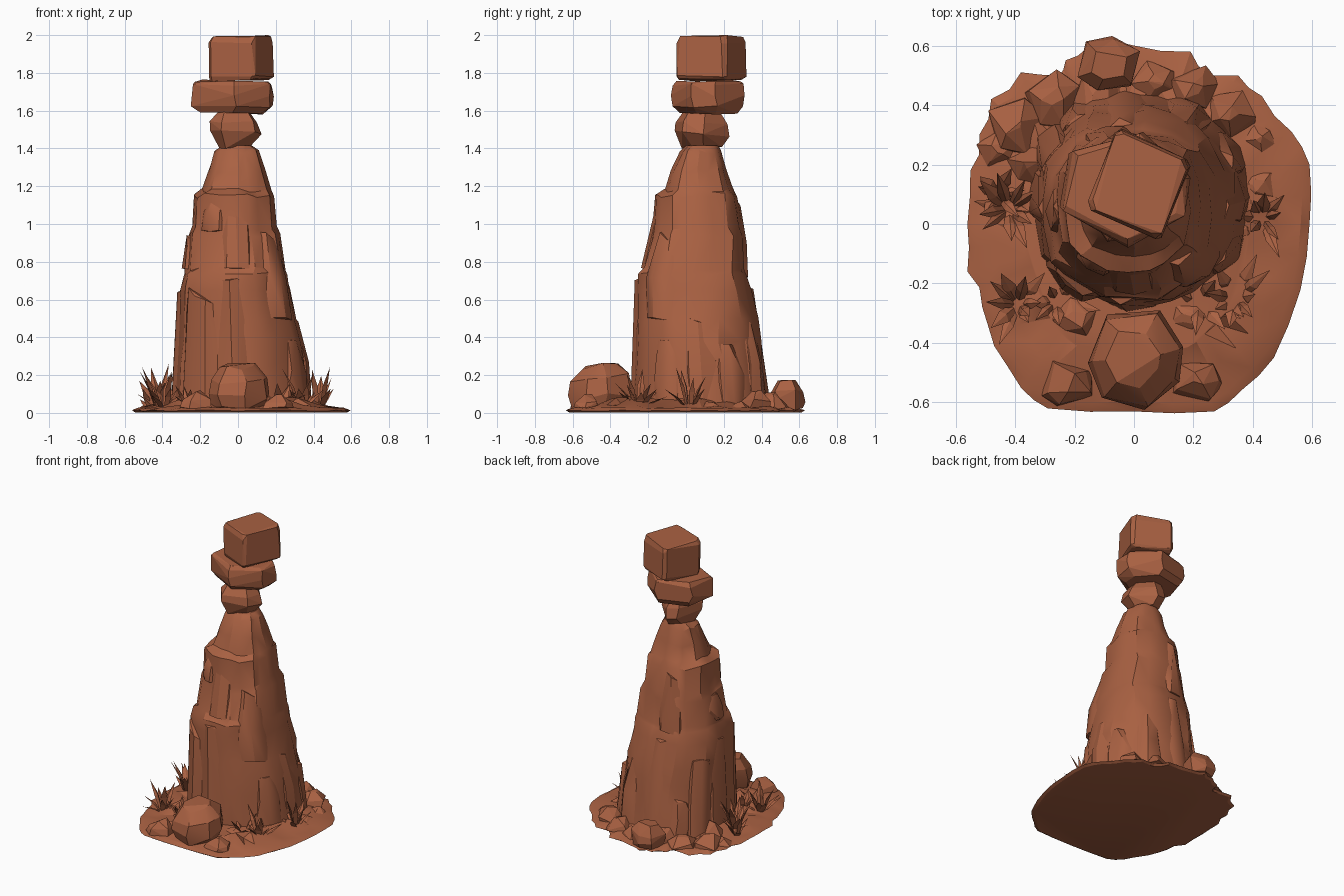
import bpy, bmesh, math, random
from mathutils import Vector

if "Cube" in bpy.data.objects:
    bpy.data.objects.remove(bpy.data.objects["Cube"])
rng = random.Random(11)

sandstone = bpy.data.materials.new("red sandstone")
sandstone.use_nodes = True
COLOUR = (0.40, 0.12, 0.055, 1)
sandstone.diffuse_color = COLOUR
sandstone.node_tree.nodes["Principled BSDF"].inputs["Base Color"].default_value = COLOUR


def finish(bm, name, smooth=None):
    bmesh.ops.recalc_face_normals(bm, faces=bm.faces)
    mesh = bpy.data.meshes.new(name)
    bm.to_mesh(mesh)
    bm.free()
    mesh.materials.append(sandstone)
    ob = bpy.data.objects.new(name, mesh)
    bpy.context.collection.objects.link(ob)
    if smooth:
        bpy.ops.object.select_all(action="DESELECT")
        ob.select_set(True)
        bpy.context.view_layer.objects.active = ob
        bpy.ops.object.shade_smooth_by_angle(angle=math.radians(smooth))


def wobble(a):
    return Vector([rng.uniform(-a, a) for _ in range(3)])


def hull(points):
    """Faceted convex stone around a cloud of points."""
    bm = bmesh.new()
    for p in points:
        bm.verts.new(p)
    out = bmesh.ops.convex_hull(bm, input=bm.verts)
    junk = {g for g in out["geom_interior"] + out["geom_unused"]
            if isinstance(g, bmesh.types.BMVert)}
    bmesh.ops.delete(bm, geom=list(junk), context="VERTS")
    bmesh.ops.dissolve_limit(bm, angle_limit=math.radians(9), verts=bm.verts, edges=bm.edges)
    return bm


ROUND = ((0, .85), (.3, 1), (.65, .95), (1, .55))


def stone(name, lo, hi, turn=0, profile=ROUND, sides=6, rough=.08, tilt=0, smooth=None):
    """Stone from stacked outlines (height, width), fitted to its bounds.
    Four sides gives a block with chipped corners; tilt raises the back of the top."""
    if sides == 4:
        outline = [45 + 90 * i + d for i in range(4) for d in (-5, 5)]
    else:
        outline = [360 * (i + rng.uniform(-.25, .25)) / sides for i in range(sides)]
    pts = []
    for t, k in profile:
        for deg in outline:
            a = math.radians(deg + turn)
            y = math.sin(a) * k
            pts.append(Vector((math.cos(a) * k, y, t * (1 + tilt * y))) + wobble(rough))
    for i in range(3):
        a, b = min(p[i] for p in pts), max(p[i] for p in pts)
        for p in pts:
            p[i] = lo[i] + (p[i] - a) / (b - a) * (hi[i] - lo[i])
    finish(hull(pts), name, smooth)


def loft(name, rings, smooth):
    bm = bmesh.new()
    rows = [[bm.verts.new(p) for p in ring] for ring in rings]
    n = len(rows[0])
    for a, b in zip(rows, rows[1:]):
        for i in range(n):
            j = (i + 1) % n
            bm.faces.new((a[i], a[j], b[j], b[i]))
    bm.faces.new(rows[0][::-1])
    bm.faces.new(rows[-1])
    bmesh.ops.triangulate(bm, faces=[f for f in bm.faces if len(f.verts) == 4])
    finish(bm, name, smooth)


# Ground slab: smooth rim in front and on the left, ragged elsewhere
corners = [(.59, .2), (.53, .31), (.43, .43), (.35, .5), (.25, .5), (.19, .58), (0, .6),
           (-.07, .63), (-.15, .6), (-.23, .55), (-.25, .5), (-.38, .51), (-.48, .42), (-.52, .3),
           (-.55, .18), (-.56, 0), (-.56, -.16), (-.51, -.28), (-.47, -.41), (-.38, -.55),
           (-.29, -.62), (0, -.63), (.27, -.63), (.36, -.56), (.47, -.45), (.56, -.22), (.59, 0)]
rim = []
for p, q in zip(corners, corners[1:] + corners[:1]):
    mid = (Vector(p) + Vector(q)) / 2
    ragged = mid.y > .3 or mid.x < -.4
    rim += [Vector(p), mid * (rng.uniform(.97, 1) if ragged else 1.01)]
ground = []
for k, z, jig in ((.97, .002, 0), (1, .012, .003), (.95, .024, .005), (.82, .034, .012), (.66, .06, .025)):
    ground.append([Vector((p.x * k, p.y * k, z + rng.uniform(-jig, jig))) for p in rim])
loft("ground_slab", ground, 22)

# Spire: height, then its reach to right, left, front and back
LEVELS = [(.02, -.36, .39, -.285, .45), (.25, -.345, .365, -.275, .42), (.38, -.335, .35, -.27, .4),
          (.5, -.33, .32, -.27, .385), (.65, -.325, .29, -.268, .35), (.73, -.3, .28, -.266, .335),
          (.76, -.287, .27, -.235, .325), (.94, -.272, .24, -.185, .315), (.98, -.255, .215, -.178, .3),
          (1.15, -.245, .2, -.174, .275), (1.18, -.19, .185, -.118, .25), (1.28, -.16, .15, -.08, .215),
          (1.38, -.13, .115, -.032, .19), (1.415, -.085, .075, 0, .175)]


def surface(angle, z):
    """Point on the spire skin at an angle and height."""
    for a, b in zip(LEVELS, LEVELS[1:]):
        if z <= b[0]:
            break
    t = (z - a[0]) / (b[0] - a[0])
    x0, x1, y0, y1 = [p + (q - p) * t for p, q in zip(a[1:], b[1:])]
    c, s = math.cos(angle), math.sin(angle)
    round_off = (abs(c) ** 2.35 + abs(s) ** 2.35) ** (-1 / 2.35)
    return Vector(((x0 + x1) / 2 + c * round_off * (x1 - x0) / 2,
                   (y0 + y1) / 2 + s * round_off * (y1 - y0) / 2, z))


# Each column of the skin keeps its own relief, which changes at random breaks
SIDES = 19
angles = [math.tau * (i + rng.uniform(-.3, .3)) / SIDES for i in range(SIDES)]
relief = [rng.uniform(.93, 1.01) for _ in angles]
rings = []
for z, *_ in LEVELS:
    ring = []
    for i, a in enumerate(angles):
        if rng.random() < .3:
            relief[i] = rng.uniform(.93, 1.01)
        p = surface(a + rng.uniform(-.04, .04), z)
        axis = Vector((0, .08, z))
        q = axis + (p - axis) * relief[i]
        if .1 < z < 1.4:
            q.z += rng.uniform(-.014, .014)
        ring.append(q)
    rings.append(ring)
loft("spire", rings, 30)


# Weathered slabs merging into the spire, with slanting broken tops
def slab(name, degrees, z0, z1, width):
    a = math.radians(degrees)
    normal = Vector((math.cos(a), math.sin(a), 0))
    side = Vector((-normal.y, normal.x, 0))
    slant = rng.uniform(-.25, .25) * width
    pts = []
    for z, k in ((z0, 1.0), ((z0 + z1) / 2, 1.0), (z1, 0.75)):
        for u, d in ((-.5, -.055), (-.33, -.015), (0, .004), (.33, -.015), (.5, -.055)):
            lift = (slant * u * 2 - .015) if z == z1 else 0
            p = surface(a, z) + side * u * width * k + normal * d + wobble(.01)
            p.z = max(p.z + lift, .02)
            pts.append(p)
    finish(hull(pts), name, 25)


SLABS = [(-95, .03, .72, .26), (-130, .03, .64, .24), (-30, .03, .4, .2), (2, .03, .5, .2),
         (28, .03, .37, .2), (58, .03, .5, .2), (98, .03, .68, .2), (124, .03, .3, .18),
         (148, .03, .56, .2), (176, .03, .66, .22), (-122, .96, 1.17, .15), (-88, .76, 1.16, .2),
         (-40, .5, .93, .2), (108, .72, 1.1, .18), (180, .76, .95, .18)]
for i, spec in enumerate(SLABS):
    slab(f"spire_slab_{i + 1}", *spec)

# Balanced stack on the neck
stone("stack_stone_lower", (-.15, -.06, 1.4), (.125, .23, 1.6), 10,
      ((0, .64), (.38, 1), (.72, .92), (1, .66)), 6, .08, -.08)
stone("stack_stone_middle", (-.25, -.08, 1.58), (.19, .31, 1.765), -33,
      ((0, .78), (.22, .95), (.55, 1), (.88, .97), (1, .88)), 6, .05)
stone("stack_stone_top", (-.155, -.05, 1.755), (.19, .32, 2.0), -23,
      ((0, .92), (.1, 1), (.86, 1), (1, .91)), 4, .035)

# Boulders on the ground
stone("front_boulder", (-.155, -.625, .01), (.165, -.29, .265), 20,
      ((0, .86), (.3, 1), (.7, .95), (1, .58)), 7, .06, .14, 20)
stone("back_boulder", (-.19, .45, .015), (.02, .632, .175), 20, ROUND, 6, .06)
STONES = [(-.225, -.53, .085, .12), (.215, -.53, .085, .1), (.2, .46, .09, .11),
          (.32, .36, .09, .12), (.42, .29, .06, .06), (.07, .48, .08, .08), (-.27, .42, .1, .09),
          (-.39, .33, .1, .1), (-.46, .25, .07, .06), (-.2, -.32, .08, .09), (.19, -.32, .08, .08),
          (.42, .13, .07, .06), (-.13, .42, .09, .11), (-.36, .2, .08, .13)]
for i, (x, y, r, h) in enumerate(STONES):
    w = r * rng.uniform(.75, 1)
    stone(f"small_stone_{i + 1}", (x - r, y - w, .015), (x + r, y + w, h),
          rng.uniform(0, 90), ((0, 1), (.45, .85), (1, .3)), 5, .15)


# Spiky grass tufts made of folded tapering blades
def tuft(name, x, y, height, count):
    bm = bmesh.new()
    for i in range(count):
        a = math.tau * (i + rng.uniform(-.4, .4)) / count
        d = Vector((math.cos(a), math.sin(a), 0))
        s = Vector((-d.y, d.x, 0)) * rng.uniform(.015, .026)
        h = height * rng.uniform(.25, 1)
        reach = rng.uniform(.05, .15) * (1.25 - .6 * h / height)
        root = Vector((x, y, .02)) + d * .015
        mid = root + d * reach * .45 + Vector((0, 0, h * .55))
        tip = bm.verts.new(root + d * reach + Vector((0, 0, h)))
        l0, l1, r0, r1 = [bm.verts.new(p) for p in
                          (root - s * .6, mid - s, root + s * .6, mid + s)]
        c0 = bm.verts.new(root - d * .008)
        c1 = bm.verts.new(mid - d * .012)
        for f in ((l0, c0, c1, l1), (c0, r0, r1, c1), (l1, c1, tip), (c1, r1, tip),
                  (r0, l0, l1, r1), (r1, l1, tip)):
            bm.faces.new(f)
    finish(bm, name)


TUFTS = [(-.42, .05, .32, 11), (.43, .02, .3, 9), (.34, -.25, .22, 10), (-.39, -.27, .22, 10),
         (-.26, -.26, .15, 6), (.22, -.26, .15, 6), (-.46, .1, .16, 6)]
for i, t in enumerate(TUFTS):
    tuft(f"grass_tuft_{i + 1}", *t)
